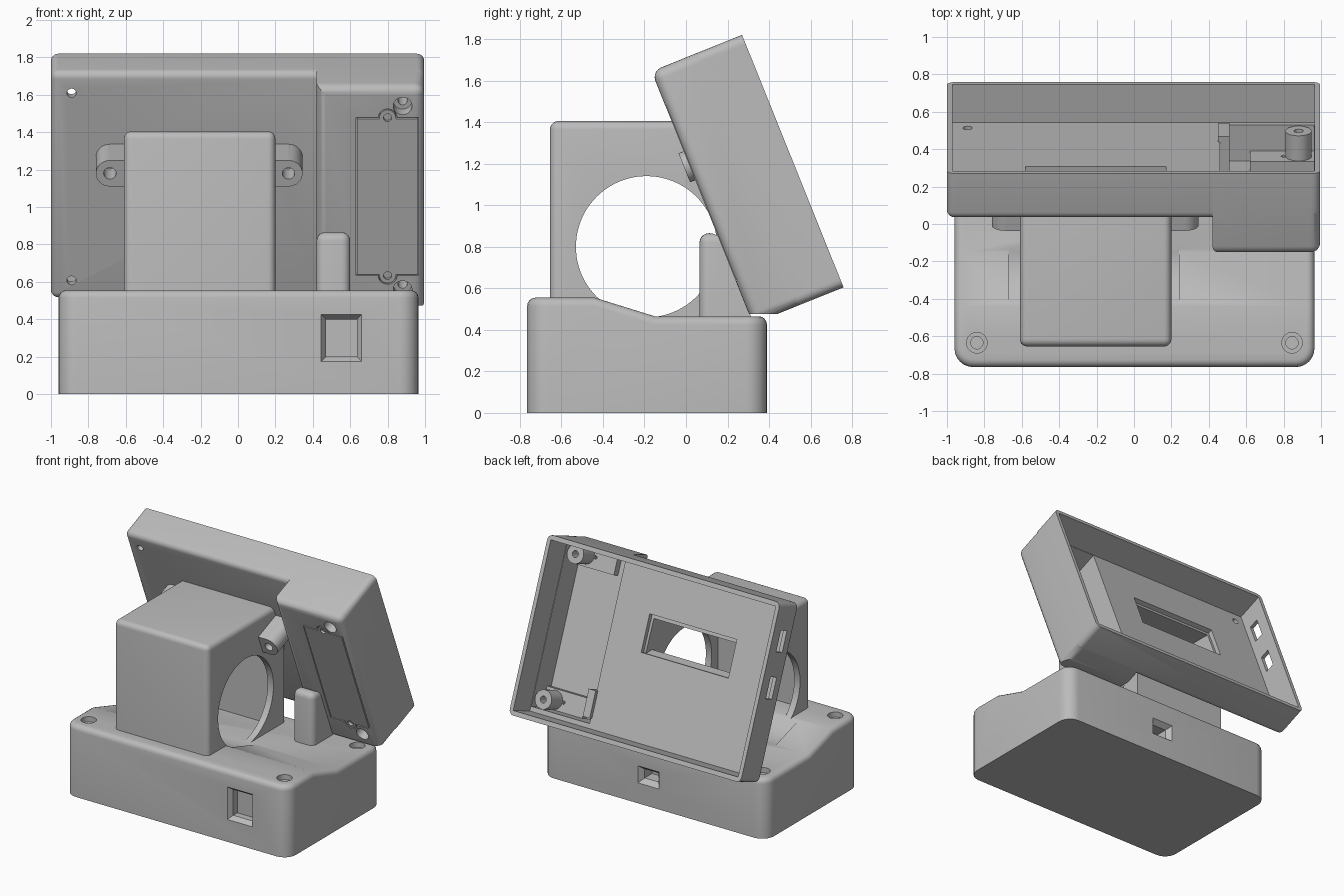
import bpy, bmesh
from math import radians
from mathutils import Matrix, Vector

if "Cube" in bpy.data.objects:
    bpy.data.objects.remove(bpy.data.objects["Cube"], do_unlink=True)

grey = bpy.data.materials.new("matte_grey")
grey.use_nodes = True
colour = (0.5, 0.5, 0.5, 1)
grey.diffuse_color = colour
grey.node_tree.nodes["Principled BSDF"].inputs["Base Color"].default_value = colour

# Tilted frame of the screen case: x across, y down its face, z out of its open back
TOP = Vector((0, 0.27, 1.82))
DOWN = Vector((0, 0.373, -0.928)).normalized()
BACK = Vector((1, 0, 0)).cross(DOWN)
TILT = Matrix(((1, DOWN.x, BACK.x, 0), (0, DOWN.y, BACK.y, TOP.y),
               (0, DOWN.z, BACK.z, TOP.z), (0, 0, 0, 1)))
WORLD = Matrix.Identity(4)


def finish(name, bm, frame=WORLD):
    bmesh.ops.recalc_face_normals(bm, faces=bm.faces)
    bm.transform(frame)
    mesh = bpy.data.meshes.new(name)
    bm.to_mesh(mesh)
    bm.free()
    mesh.materials.append(grey)
    obj = bpy.data.objects.new(name, mesh)
    bpy.context.collection.objects.link(obj)
    return obj


def bevel(bm, test, width, segments=5):
    edges = [e for e in bm.edges if test(e)]
    bmesh.ops.bevel(bm, geom=edges, offset=width, segments=segments,
                    profile=0.5, affect='EDGES', clamp_overlap=True)


def box_mesh(x, y, z):
    bm = bmesh.new()
    bmesh.ops.create_cube(bm, size=1)
    for v in bm.verts:
        v.co = [(a + b) / 2 + c * (b - a) for (a, b), c in zip((x, y, z), v.co)]
    return bm


def box(name, x, y, z, frame=WORLD):
    return finish(name, box_mesh(x, y, z), frame)


def prism_mesh(profile, x0, x1):
    bm = bmesh.new()
    face = bm.faces.new([bm.verts.new((x0, y, z)) for y, z in profile])
    ext = bmesh.ops.extrude_face_region(bm, geom=[face])
    for v in ext["geom"]:
        if isinstance(v, bmesh.types.BMVert):
            v.co.x = x1
    bmesh.ops.recalc_face_normals(bm, faces=bm.faces)
    return bm


def cylinder(name, x, y, z0, z1, r, frame=WORLD, sides=32):
    bm = bmesh.new()
    bmesh.ops.create_cone(bm, cap_ends=True, segments=sides, radius1=r, radius2=r,
                          depth=z1 - z0,
                          matrix=Matrix.Translation((x, y, (z0 + z1) / 2)))
    return finish(name, bm, frame)


def combine(obj, others, operation='DIFFERENCE'):
    bpy.context.view_layer.objects.active = obj
    for other in others:
        other.hide_render = True
        mod = obj.modifiers.new("cut", 'BOOLEAN')
        mod.operation, mod.solver, mod.object = operation, 'EXACT', other
        bpy.ops.object.modifier_apply(modifier=mod.name)
        bpy.data.objects.remove(other, do_unlink=True)
    return obj


def along(e, axis):
    d = e.verts[1].co - e.verts[0].co
    return abs(d[axis]) > 0.9 * d.length


def flared_cut(x, z, y_out, y_in, flare):
    """Rectangular opening whose mouth widens at the wall surface."""
    bm = box_mesh(x, (min(y_out, y_in), max(y_out, y_in)), z)
    cx, cz = sum(x) / 2, sum(z) / 2
    for v in bm.verts:
        if abs(v.co.y - y_out) < 1e-4:
            v.co.x += flare if v.co.x > cx else -flare
            v.co.z += flare if v.co.z > cz else -flare
    return finish("flare", bm)


def side_bore():
    turn = Matrix.Translation((0, -0.19, 0.80)) @ Matrix.Rotation(radians(90), 4, 'Y')
    return cylinder("bore", 0, 0, -0.67, 0.24, 0.34, turn, 96)


# Base with rounded corners and a stepped top
bm = prism_mesh([(-0.765, 0), (-0.765, 0.555), (-0.44, 0.555), (-0.15, 0.465),
                 (0.39, 0.465), (0.39, 0)], -0.96, 0.965)
bevel(bm, lambda e: along(e, 2), 0.1, 6)
bm.normal_update()
bevel(bm, lambda e: sorted(f.normal.z > 0.5 for f in e.link_faces) == [False, True]
      and min(v.co.z for v in e.verts) > 0.3, 0.04, 4)
base = finish("base", bm)
cuts = [side_bore(),
        flared_cut((0.47, 0.635), (0.2, 0.4), -0.77, -0.73, 0.03),
        box("c", (0.47, 0.635), (-0.74, -0.68), (0.2, 0.4)),
        flared_cut((-0.01, 0.11), (0.19, 0.26), 0.395, 0.35, 0.035),
        box("c", (-0.01, 0.11), (0.26, 0.36), (0.19, 0.26))]
for x in (-0.84, 0.845):
    for y, z in ((-0.635, 0.555), (0.26, 0.465)):
        cuts += [cylinder("c", x, y, z - 0.04, z + 0.05, 0.055),
                 cylinder("c", x, y, z - 0.14, z, 0.033)]
combine(base, cuts)

# Hollow head with a round opening through both sides
bm = prism_mesh([(-0.655, 0.4), (-0.655, 1.405), (0.16, 1.405), (0.28, 1.12),
                 (0.28, 0.4)], -0.61, 0.20)
bevel(bm, lambda e: (along(e, 2) and e.verts[0].co.y < -0.6)
      or (min(v.co.z for v in e.verts) > 1.4 and max(v.co.y for v in e.verts) < 0.17
          and not (along(e, 0) and e.verts[0].co.y > 0)), 0.04)
head = finish("head", bm)
hollow = finish("c", prism_mesh([(-0.605, 0.3), (-0.605, 1.355), (0.5, 1.355),
                                 (0.5, 1.12), (0.2, 1.12), (0.2, 0.3)], -0.56, 0.15))
combine(head, [hollow, side_bore()])

# Support post under the deep side of the screen case
bm = prism_mesh([(0.065, 0.42), (0.065, 0.865), (0.16, 0.865), (0.33, 0.42)], 0.42, 0.60)
bevel(bm, lambda e: (along(e, 2) and e.verts[0].co.y < 0.1)
      or min(v.co.z for v in e.verts) > 0.8, 0.045)
finish("post", bm)

# Screen case: shallow tray joined with a deep bay at the left
H = 1.31
bm = box_mesh((-1, 0.995), (0, H), (-0.265, 0))
bevel(bm, lambda e: min(v.co.z for v in e.verts) < -0.2, 0.04)
case = finish("screen_case", bm, TILT)
bm = box_mesh((0.42, 0.995), (0, H), (-0.47, 0))
bevel(bm, lambda e: min(v.co.z for v in e.verts) < -0.4
      and not (along(e, 2) and e.verts[0].co.x < 0.5), 0.05)
combine(case, [finish("bay", bm, TILT)], 'UNION')
cuts = [box("c", (-0.97, 0.965), (0.035, H - 0.035), (-0.22, 0.1), TILT),
        box("c", (0.46, 0.962), (0.038, 1.24), (-0.425, -0.1), TILT),
        box("c", (-0.58, 0.17), (0.37, 0.65), (-0.4, -0.1), TILT),
        box("c", (-2, 2), (-1, 2), (-1, 0.475)),
        box("c", (0.63, 0.965), (0.18, 1.09), (-0.6, -0.445), TILT)]
for v in (0.18, 1.09):
    cuts.append(cylinder("c", 0.80, v, -0.6, -0.445, 0.05, TILT))
for v in (0.28, 0.62):
    cuts.append(box("c", (-1.1, -0.9), (v - 0.08, v + 0.08), (-0.17, -0.09), TILT))
for v in (0.12, 1.20):
    cuts.append(cylinder("c", -0.89, v, -0.5, -0.1, 0.025, TILT))
for v in (0.113, 1.17):
    cuts.append(cylinder("c", 0.88, v, -0.6, -0.3, 0.05, TILT))
combine(case, cuts)

# Bay cover set into its recess, with a screw tab at each end
cover = box("bay_cover", (0.636, 0.959), (0.186, 1.084), (-0.47, -0.444), TILT)
combine(cover, [cylinder("c", 0.80, v, -0.47, -0.444, 0.044, TILT)
                for v in (0.18, 1.09)], 'UNION')
combine(cover, [cylinder("c", 0.80, v, -0.6, -0.452, 0.022, TILT) for v in (0.18, 1.09)])

# Inside the bay: screw bosses, ledges and a retaining tab
for end, v, lo, hi in (("upper", 0.113, 0.03, 0.2), ("lower", 1.17, 1.09, 1.25)):
    boss = cylinder(end + "_boss", 0.88, v, -0.43, -0.225, 0.07, TILT)
    combine(boss, [cylinder("c", 0.88, v, -0.6, -0.39, 0.05, TILT),
                   cylinder("c", 0.88, v, -0.6, 0, 0.025, TILT)])
    ledge = box(end + "_ledge", (0.62, 0.97), (lo, hi), (-0.43, -0.37), TILT)
    combine(ledge, [cylinder("c", 0.88, v, -0.6, -0.3, 0.05, TILT),
                    cylinder("c", 0.80, (lo + hi) / 2, -0.4, -0.3, 0.013, TILT)])
box("retaining_tab", (0.45, 0.51), (1.0, 1.2), (-0.43, -0.19), TILT)

# Screw ears on both sides of the head
for name, x, inner in (("right_ear", -0.685, -0.59), ("left_ear", 0.27, 0.18)):
    ear = cylinder(name, x, 0.49, -0.497, -0.25, 0.075, TILT)
    arm = box("arm", (min(x, inner), max(x, inner)), (0.415, 0.565),
              (-0.497, -0.25), TILT)
    combine(ear, [arm], 'UNION')
    combine(ear, [cylinder("c", x, 0.49, -0.6, -0.35, 0.033, TILT)])

# Smooth rounded surfaces while keeping hard edges
bpy.ops.object.select_all(action='DESELECT')
for obj in bpy.context.collection.objects:
    if obj.type == 'MESH' and grey.name in obj.data.materials:
        obj.select_set(True)
        bpy.context.view_layer.objects.active = obj
bpy.ops.object.shade_smooth_by_angle(angle=radians(30))
